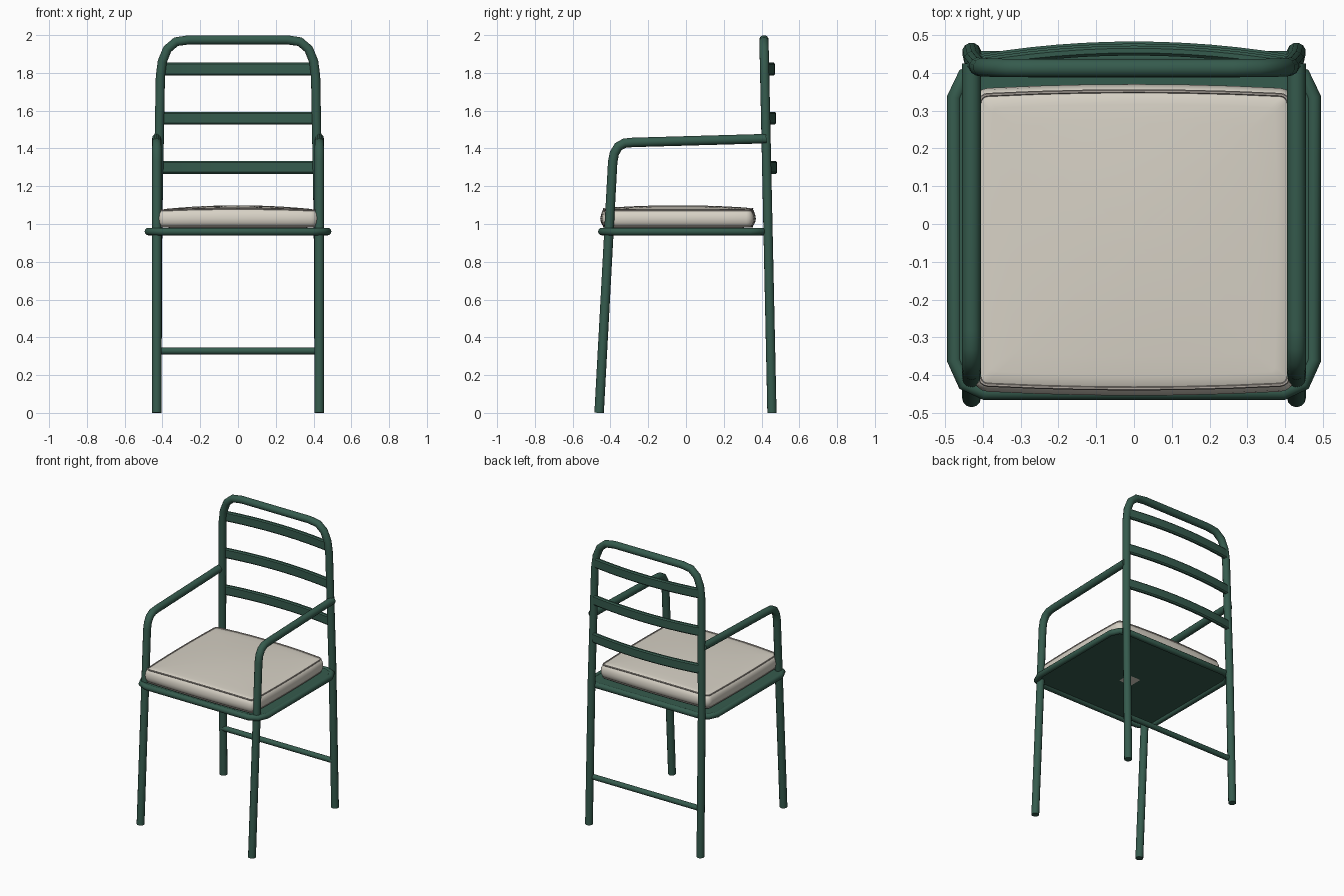
import bpy, bmesh, math
from mathutils import Vector

if "Cube" in bpy.data.objects:
    bpy.data.objects.remove(bpy.data.objects["Cube"])


def material(name, rgb):
    m = bpy.data.materials.new(name)
    m.diffuse_color = (*rgb, 1)
    m.use_nodes = True
    m.node_tree.nodes["Principled BSDF"].inputs["Base Color"].default_value = m.diffuse_color
    return m


GREEN = material("dark green paint", (0.036, 0.105, 0.075))
CREAM = material("cream fabric", (0.68, 0.64, 0.56))
PIPING = material("taupe piping", (0.42, 0.38, 0.34))


def add_mesh(name, mesh, mat):
    ob = bpy.data.objects.new(name, mesh)
    bpy.context.collection.objects.link(ob)
    mesh.materials.clear()
    mesh.materials.append(mat)
    bpy.ops.object.select_all(action='DESELECT')
    ob.select_set(True)
    bpy.context.view_layer.objects.active = ob
    bpy.ops.object.shade_smooth_by_angle(angle=math.radians(40))
    return ob


def tube(name, pts, r, mat=GREEN, closed=False, res=4):
    cu = bpy.data.curves.new(name, 'CURVE')
    cu.dimensions = '3D'
    cu.bevel_depth = r
    cu.bevel_resolution = res
    cu.use_fill_caps = not closed
    sp = cu.splines.new('POLY')
    sp.points.add(len(pts) - 1)
    for p, co in zip(sp.points, pts):
        p.co = (*co, 1)
    sp.use_cyclic_u = closed
    tmp = bpy.data.objects.new(name + "_path", cu)
    bpy.context.collection.objects.link(tmp)
    dg = bpy.context.evaluated_depsgraph_get()
    mesh = bpy.data.meshes.new_from_object(tmp.evaluated_get(dg))
    bpy.data.objects.remove(tmp)
    mesh.name = name
    return add_mesh(name, mesh, mat)


def loft(name, rings, mat):
    """Closed skin through rings of equal length, capped at both ends."""
    bm = bmesh.new()
    vs = [[bm.verts.new(p) for p in ring] for ring in rings]
    n = len(vs[0])
    for a, b in zip(vs, vs[1:]):
        for i in range(n):
            j = (i + 1) % n
            bm.faces.new((a[i], a[j], b[j], b[i]))
    bm.faces.new(vs[0])
    bm.faces.new(vs[-1])
    bmesh.ops.recalc_face_normals(bm, faces=bm.faces)
    mesh = bpy.data.meshes.new(name)
    bm.to_mesh(mesh)
    bm.free()
    return add_mesh(name, mesh, mat)


def post_y(z):
    return 0.455 - 0.0215 * z


# front legs that bend back into the arms
for side, label in ((-1, "left"), (1, "right")):
    path = [(-0.46, 0), (-0.388, 1.33), (-0.379, 1.375), (-0.358, 1.41),
            (-0.325, 1.428), (-0.28, 1.432), (0.425, 1.452)]
    tube(f"front_leg_and_arm_{label}", [(side * 0.43, y, z) for y, z in path], 0.025)

# back legs and top rail as one bent tube
half = [(0.43, 0), (0.425, 1.0), (0.411, 1.78), (0.401, 1.86),
        (0.374, 1.926), (0.328, 1.965), (0.26, 1.975)]
outline = [(-x, z) for x, z in half] + [(x, z) for x, z in reversed(half)]
tube("back_frame", [(x, post_y(z), z) for x, z in outline], 0.025)

# bowed back slats
for k, zc in enumerate((1.30, 1.56, 1.82)):
    section = [(-0.013, -0.026), (-0.006, -0.034), (0.006, -0.034), (0.013, -0.026),
               (0.013, 0.026), (0.006, 0.034), (-0.006, 0.034), (-0.013, 0.026)]
    rings = []
    for i in range(13):
        x = -0.415 + 0.83 * i / 12
        yc = post_y(zc) + 0.008 + 0.035 * (1 - (x / 0.415) ** 2)
        rings.append([(x, yc + dy, zc + dz) for dy, dz in section])
    loft(f"back_slat_{k + 1}", rings, GREEN)

# rear stretcher
tube("rear_stretcher", [(-0.43, 0.44, 0.328), (0.43, 0.44, 0.328)], 0.018)

# seat ring with clipped corners
corner_f = [(0.395, -0.446), (0.448, -0.422), (0.475, -0.36)]
corner_b = [(0.475, 0.335), (0.448, 0.393), (0.395, 0.415)]
right = corner_f + corner_b
ring = right + [(-x, y) for x, y in reversed(right)]
tube("seat_ring", [(x, y, 0.96) for x, y in ring], 0.02, closed=True)

# thin seat panel inside the ring
loft("seat_panel", [[(x, y, z) for x, y in ring] for z in (0.958, 0.974)], GREEN)


# cushion outline: rounded rectangle with slightly bowed sides
CY = -0.042


def cushion_outline(inset=0.0):
    hx, hy, r, pts = 0.422, 0.396, 0.035, []
    centres = [(1, 1, 0), (-1, 1, 90), (-1, -1, 180), (1, -1, 270)]
    corners = []
    for sx, sy, a0 in centres:
        cx, cy = sx * (hx - r), sy * (hy - r)
        corners.append([(cx + (r - inset) * math.cos(math.radians(a0 + t)),
                         cy + (r - inset) * math.sin(math.radians(a0 + t)))
                        for t in (0, 22.5, 45, 67.5, 90)])
    for i in range(4):
        pts += corners[i]
        a, b = Vector(corners[i][-1]), Vector(corners[(i + 1) % 4][0])
        for t in (1, 2, 3, 4, 5):
            pts.append(tuple(a.lerp(b, t / 6)))
    return [(x + 0.008 * (x / hx) * (1 - (y / hy) ** 2),
             y + 0.012 * (y / hy) * (1 - (x / hx) ** 2)) for x, y in pts]


def crown(x, y):
    return 0.024 * max(0, 1 - (x / 0.43) ** 2) * (0.35 + 0.65 * max(0, 1 - (y / 0.41) ** 2))


base = cushion_outline(0.022)
rings = []
for s in (0.02, 0.1, 0.3, 0.6, 0.85):                       # sagging underside
    rings.append([(x * s, y * s + CY, 0.985 - 0.0275 * (1 - s * s)) for x, y in base])
for inset, z in ((0.022, 0.985), (0.008, 0.992), (0.0, 1.008), (-0.004, 1.028),
                 (0.0, 1.05), (0.008, 1.064), (0.022, 1.073)):   # rounded wall
    rings.append([(x, y + CY, z + (crown(x, y) if z > 1.06 else 0))
                  for x, y in cushion_outline(inset)])
for s in (0.93, 0.8, 0.6, 0.4, 0.2, 0.02):                  # crowned top
    rings.append([(x * s, y * s + CY, 1.075 + crown(x * s, y * s)) for x, y in base])
loft("seat_cushion", rings, CREAM)

# piping along the upper and lower cushion seams
seam = cushion_outline(0.014)
tube("cushion_piping_top", [(x, y + CY, 1.071 + crown(x, y)) for x, y in seam],
     0.005, PIPING, closed=True, res=1)
tube("cushion_piping_bottom", [(x, y + CY, 0.987) for x, y in seam],
     0.005, PIPING, closed=True, res=1)
